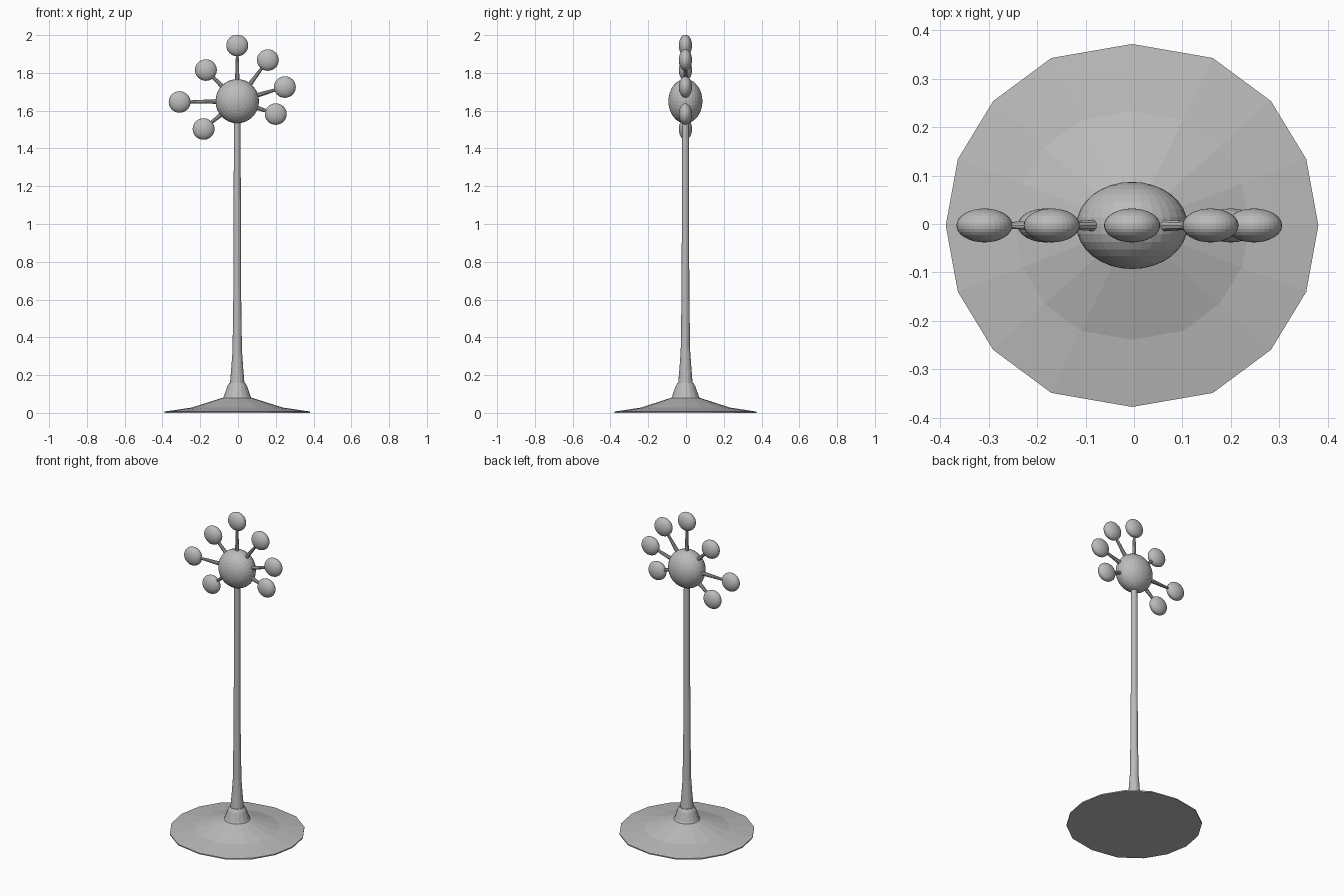
import bpy, bmesh, math
from mathutils import Vector, Matrix

if "Cube" in bpy.data.objects:
    bpy.data.objects.remove(bpy.data.objects["Cube"], do_unlink=True)

grey = bpy.data.materials.new("plain_grey")
grey.use_nodes = True
colour = (0.5, 0.5, 0.5, 1)
grey.diffuse_color = colour
grey.node_tree.nodes["Principled BSDF"].inputs["Base Color"].default_value = colour

CENTRE = Vector((-0.004, -0.003, 1.65))


def finish(name, bm):
    bmesh.ops.recalc_face_normals(bm, faces=bm.faces)
    mesh = bpy.data.meshes.new(name)
    bm.to_mesh(mesh)
    bm.free()
    mesh.materials.append(grey)
    obj = bpy.data.objects.new(name, mesh)
    bpy.context.collection.objects.link(obj)
    return obj


def loft(name, outline, profile):
    """Stack scaled copies of an outline at the heights in the profile."""
    bm = bmesh.new()
    n = len(outline)
    rings = [[bm.verts.new((x * r + CENTRE.x, y * r + CENTRE.y, z)) for x, y in outline]
             for r, z in profile]
    for low, high in zip(rings, rings[1:]):
        for i in range(n):
            j = (i + 1) % n
            bm.faces.new((low[i], low[j], high[j], high[i]))
    bm.faces.new(rings[0])
    bm.faces.new(rings[-1])
    return finish(name, bm)


def ball(name, centre, rx, ry, rz):
    """Ellipsoid with its poles facing front and back."""
    bm = bmesh.new()
    place = (Matrix.Translation(centre) @ Matrix.Diagonal((rx, ry, rz, 1))
             @ Matrix.Rotation(math.pi / 2, 4, "X"))
    bmesh.ops.create_uvsphere(bm, u_segments=32, v_segments=16, radius=1, matrix=place)
    return finish(name, bm)


def spoke(name, start, end, r1, r2):
    bm = bmesh.new()
    axis = end - start
    place = (Matrix.Translation((start + end) / 2)
             @ axis.to_track_quat("Z", "Y").to_matrix().to_4x4())
    bmesh.ops.create_cone(bm, cap_ends=True, segments=10, radius1=r1, radius2=r2,
                          depth=axis.length, matrix=place)
    return finish(name, bm)


# Sixteen-sided outlines: a slightly uneven one for the foot, a round one for the rest
quarter = [(0.385, 0), (0.36, 0.137), (0.287, 0.257), (0.167, 0.346), (0, 0.375)]
half = quarter + [(-x, y) for x, y in quarter[-2::-1]]
foot = half + [(x, -y) for x, y in half[-2:0:-1]]
circle = [(math.cos(a * math.tau / 16), math.sin(a * math.tau / 16)) for a in range(16)]

# Foot, collar and tapering pole
loft("base", foot, [(1, 0), (1, 0.007), (0.63, 0.028), (0.2, 0.08)])
loft("collar", circle, [(0.077, 0.075), (0.07, 0.09), (0.053, 0.14), (0.042, 0.158)])
loft("pole", circle, [(0.039, 0.15), (0.032, 0.23), (0.025, 0.33), (0.021, 0.6),
                      (0.019, 1.0), (0.018, 1.56)])

# Head with balls on spokes of uneven length
ball("head", CENTRE, 0.115, 0.09, 0.117)
tips = [(-0.004, 1.945), (0.158, 1.868), (0.248, 1.725), (0.2, 1.582),
        (-0.182, 1.503), (-0.309, 1.646), (-0.17, 1.815)]
for i, (x, z) in enumerate(tips, 1):
    tip = Vector((x, CENTRE.y, z))
    inner = CENTRE + (tip - CENTRE).normalized() * 0.09
    spoke(f"spoke_{i}", inner, tip, 0.013, 0.006)
    ball(f"tip_ball_{i}", tip, 0.058, 0.035, 0.057)
